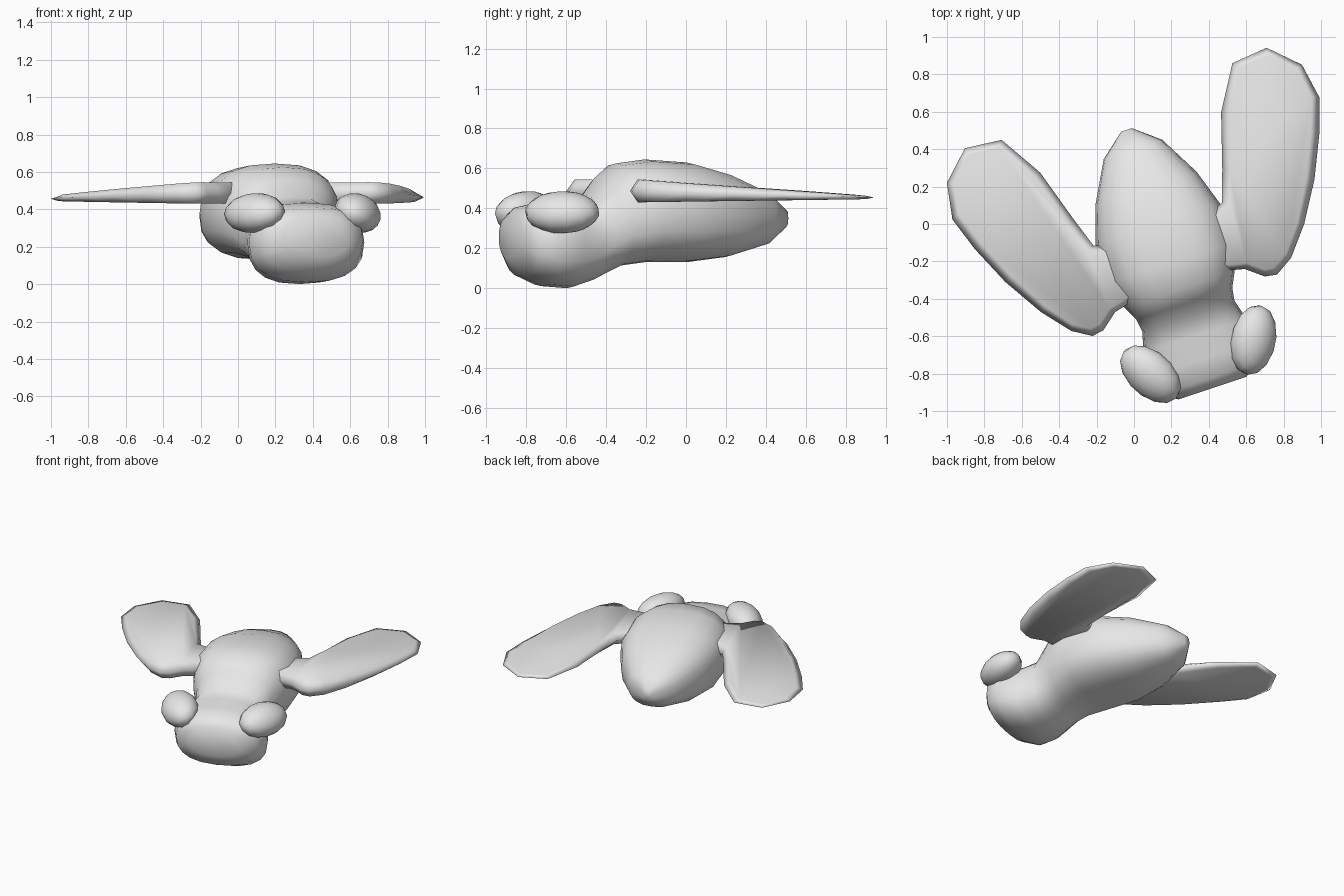
import bpy, bmesh
from math import sin, cos, pi, radians
from mathutils import Vector, Matrix

cube = bpy.data.objects.get("Cube")
if cube:
    bpy.data.objects.remove(cube, do_unlink=True)

grey = bpy.data.materials.new("plain_grey")
grey.use_nodes = True
grey.diffuse_color = (0.8, 0.8, 0.8, 1)
grey.node_tree.nodes["Principled BSDF"].inputs["Base Color"].default_value = (0.8, 0.8, 0.8, 1)

# The insect is turned a little about the vertical axis
PLACE = Matrix.Translation((0.127, 0, 0)) @ Matrix.Rotation(radians(18.4), 4, "Z")


def finish(name, bm, side=1):
    """Mirror to the wanted side, shade smooth and place the part."""
    for v in bm.verts:
        v.co.x *= side
    bmesh.ops.recalc_face_normals(bm, faces=bm.faces)
    for f in bm.faces:
        f.smooth = True
    mesh = bpy.data.meshes.new(name)
    bm.to_mesh(mesh)
    bm.free()
    mesh.materials.append(grey)
    obj = bpy.data.objects.new(name, mesh)
    obj.matrix_world = PLACE
    bpy.context.collection.objects.link(obj)
    return obj


def bridge(bm, a, b):
    n = len(a)
    for i in range(n):
        j = (i + 1) % n
        bm.faces.new((a[i], a[j], b[j], b[i]))


def body():
    # Each section: position along the body, half width, bottom, top
    sections = [
        (0.53, 0.03, 0.31, 0.39), (0.42, 0.165, 0.22, 0.48),
        (0.2, 0.285, 0.155, 0.575), (0, 0.35, 0.13, 0.63),
        (-0.22, 0.355, 0.13, 0.645), (-0.37, 0.31, 0.11, 0.625),
        (-0.45, 0.27, 0.07, 0.56), (-0.52, 0.26, 0.035, 0.465),
        (-0.63, 0.29, 0, 0.44), (-0.76, 0.325, 0.01, 0.435),
        (-0.87, 0.28, 0.06, 0.41), (-0.925, 0.19, 0.15, 0.36),
    ]
    bm = bmesh.new()
    sides, power = 20, 0.8
    rings = []
    for y, w, low, high in sections:
        ring = []
        for i in range(sides):
            a = 2 * pi * i / sides
            c, s = cos(a), sin(a)
            x = w * abs(c) ** power * (1 if c > 0 else -1)
            h = (high - low) / 2 * abs(s) ** power * (1 if s > 0 else -1)
            ring.append(bm.verts.new((x, y, (high + low) / 2 + h)))
        rings.append(ring)
    for a, b in zip(rings, rings[1:]):
        bridge(bm, a, b)
    bm.faces.new(rings[0])
    bm.faces.new(rings[-1])
    finish("body_and_head", bm)


def wing(name, side):
    outline = [
        (0.22, -0.05), (0.363, 0), (0.42, 0.17), (0.51, 0.46), (0.65, 0.69),
        (0.85, 0.71), (1.0, 0.565), (1.034, 0.37), (0.971, 0.183),
        (0.871, -0.037), (0.743, -0.247), (0.62, -0.396), (0.52, -0.458),
        (0.455, -0.447), (0.365, -0.375), (0.22, -0.34),
    ]
    root, tip = Vector((0.5, -0.22)), Vector((0.8, 0.48))
    spine = tip - root
    bm = bmesh.new()
    top, rim, under = [], [], []
    for p in map(Vector, outline):
        t = (p - root).dot(spine) / spine.length_squared
        near = root + spine * min(max(t, 0), 1)
        q = near.lerp(p, 0.83)
        # Thick at the shoulder, thin at the tip
        k = (t + 0.3) / 1.6
        high, low = 0.545 - 0.082 * k, 0.43 + 0.016 * k
        top.append(bm.verts.new((q.x, q.y, high)))
        rim.append(bm.verts.new((p.x, p.y, (high + low) / 2)))
        under.append(bm.verts.new((q.x, q.y, low)))
    bridge(bm, top, rim)
    bridge(bm, rim, under)
    bm.faces.new(top)
    bm.faces.new(under)
    finish(name, bm, side)


def eye(name, side):
    bm = bmesh.new()
    m = (Matrix.Translation((0.29, -0.75, 0.38)) @ Matrix.Rotation(radians(-30), 4, "Z")
         @ Matrix.Rotation(radians(25), 4, "Y") @ Matrix.Diagonal((0.125, 0.19, 0.102, 1)))
    bmesh.ops.create_uvsphere(bm, u_segments=14, v_segments=9, radius=1, matrix=m)
    finish(name, bm, side)


body()
for label, side in (("left", 1), ("right", -1)):
    wing(label + "_wing", side)
    eye(label + "_eye", side)
